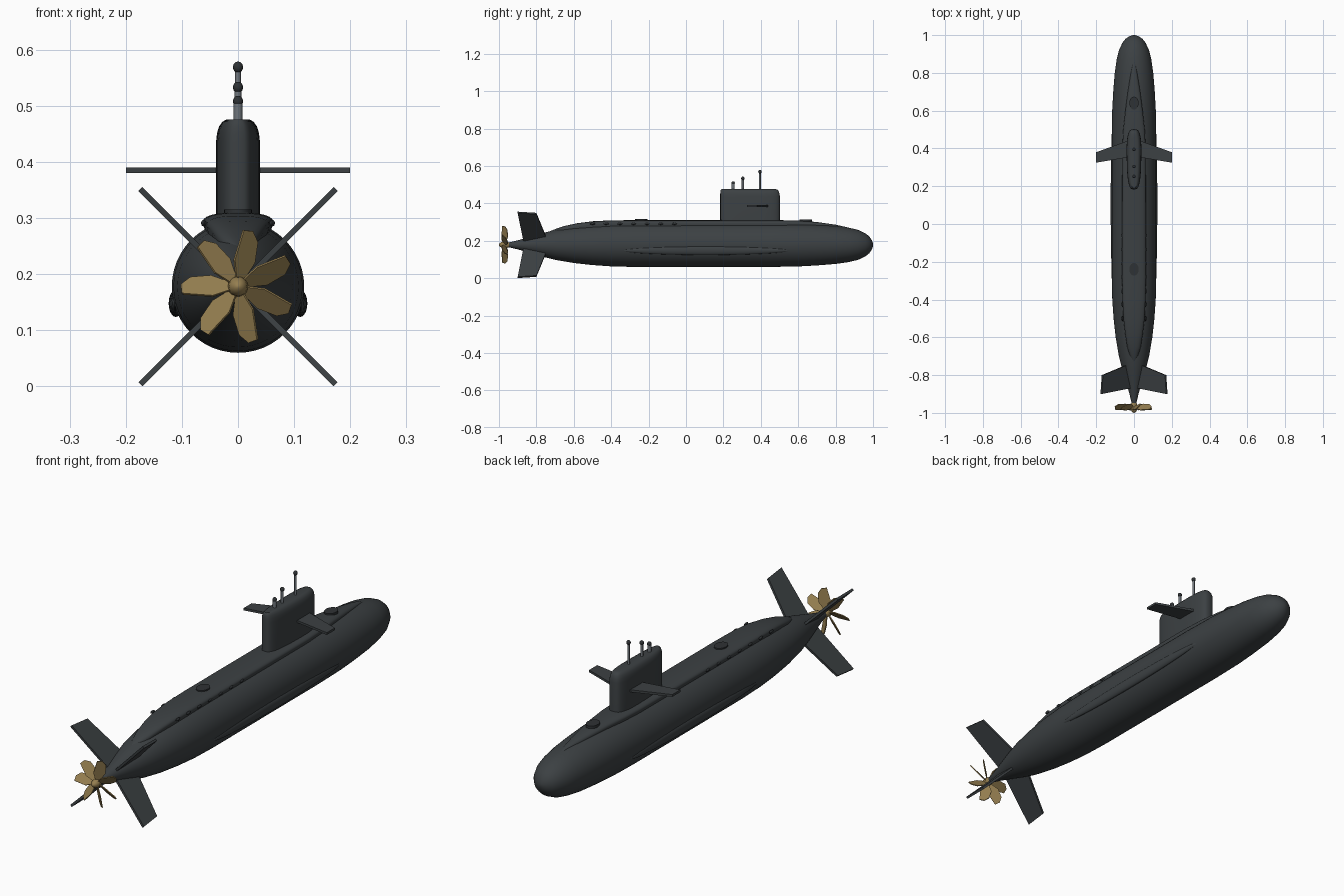
import bpy, bmesh
from math import sin, cos, pi, radians, copysign
from mathutils import Vector, Matrix

if "Cube" in bpy.data.objects:
    bpy.data.objects.remove(bpy.data.objects["Cube"])

AXIS_Z = 0.178


def material(name, rgb):
    m = bpy.data.materials.new(name)
    m.diffuse_color = (*rgb, 1)
    m.use_nodes = True
    m.node_tree.nodes["Principled BSDF"].inputs["Base Color"].default_value = m.diffuse_color
    return m


STEEL = material("dark_steel", (0.045, 0.052, 0.056))
DARK = material("black_steel", (0.028, 0.032, 0.035))
MAST = material("mast_grey", (0.16, 0.18, 0.2))
BRASS = material("brass", (0.30, 0.21, 0.08))


def finish(name, bm, mat, smooth=True):
    bmesh.ops.recalc_face_normals(bm, faces=bm.faces)
    me = bpy.data.meshes.new(name)
    bm.to_mesh(me)
    bm.free()
    me.materials.append(mat)
    if smooth:
        me.polygons.foreach_set("use_smooth", [True] * len(me.polygons))
        me.set_sharp_from_angle(angle=radians(35))
    ob = bpy.data.objects.new(name, me)
    bpy.context.collection.objects.link(ob)
    return ob


def loft(name, rings, mat):
    """Skin a list of equal-length point rings and cap both ends."""
    bm = bmesh.new()
    vs = [[bm.verts.new(p) for p in r] for r in rings]
    n = len(vs[0])
    for a, b in zip(vs, vs[1:]):
        for i in range(n):
            bm.faces.new((a[i], a[(i + 1) % n], b[(i + 1) % n], b[i]))
    bm.faces.new(vs[0])
    bm.faces.new(vs[-1])
    return finish(name, bm, mat)


def lathe(name, profile, mat, n=48):
    """Revolve (y, radius) pairs about the hull axis."""
    return loft(name, [[(r * cos(2 * pi * i / n), y, AXIS_Z + r * sin(2 * pi * i / n))
                        for i in range(n)] for y, r in profile], mat)


def plate(name, outline, origin, u, v, thick, mat):
    """Flat plate: outline in the u/v plane with a thickness."""
    o, u, v = Vector(origin), Vector(u), Vector(v)
    n = u.cross(v).normalized() * thick / 2
    bm = bmesh.new()
    lo, hi = [[bm.verts.new(o + u * a + v * b + n * s) for a, b in outline] for s in (-1, 1)]
    bm.faces.new(lo)
    bm.faces.new(hi)
    k = len(lo)
    for i in range(k):
        bm.faces.new((lo[i], lo[(i + 1) % k], hi[(i + 1) % k], hi[i]))
    return finish(name, bm, mat, False)


def ellipsoid(name, loc, radii, mat, n=16):
    bm = bmesh.new()
    bmesh.ops.create_uvsphere(bm, u_segments=n, v_segments=n, radius=1,
                              matrix=Matrix.LocRotScale(Vector(loc), None, Vector(radii)))
    return finish(name, bm, mat)


def cylinder(name, loc, radii, mat, n=16):
    bm = bmesh.new()
    bmesh.ops.create_cone(bm, cap_ends=True, segments=n, radius1=1, radius2=1, depth=2,
                          matrix=Matrix.LocRotScale(Vector(loc), None, Vector(radii)))
    return finish(name, bm, mat)


def spow(c, e):
    return copysign(abs(c) ** e, c)


# Pressure hull
lathe("hull", [(-0.955, 0.011), (-0.90, 0.024), (-0.84, 0.041), (-0.77, 0.062), (-0.70, 0.080),
               (-0.60, 0.097), (-0.50, 0.108), (-0.40, 0.115), (-0.28, 0.118), (0.45, 0.118),
               (0.60, 0.1155), (0.70, 0.110), (0.80, 0.102), (0.87, 0.092), (0.92, 0.080),
               (0.96, 0.061), (0.98, 0.045), (0.993, 0.026), (0.999, 0.01), (1.0, 0.002)], STEEL)

# Deck casing: (y, half width, top z, bottom z)
casing = [(-0.73, 0.004, 0.250, 0.22), (-0.70, 0.022, 0.262, 0.22), (-0.65, 0.036, 0.279, 0.22),
          (-0.58, 0.047, 0.294, 0.23), (-0.50, 0.056, 0.304, 0.24), (-0.40, 0.061, 0.309, 0.25),
          (-0.28, 0.063, 0.310, 0.25), (0.40, 0.062, 0.310, 0.25), (0.50, 0.057, 0.310, 0.25),
          (0.60, 0.046, 0.308, 0.25), (0.70, 0.033, 0.300, 0.25), (0.80, 0.018, 0.286, 0.25),
          (0.87, 0.004, 0.270, 0.24)]
rings = []
for y, w, top, bot in casing:
    ring = [(-0.8 * w, y, bot), (0.8 * w, y, bot)]
    shoulder = min(0.018, (top - bot) * 0.4)
    for i in range(13):
        a = pi * i / 12
        ring.append((w * spow(cos(a), 0.8), y, top - shoulder + shoulder * spow(sin(a), 0.8)))
    rings.append(ring)
loft("deck_casing", rings, STEEL)

# Sail: stacked teardrop sections (z, width scale, front inset, rear inset)
rings = []
for z, sx, fi, ri in [(0.28, 1, 0, 0), (0.435, 1, 0, 0), (0.452, 0.95, 0.002, 0),
                      (0.464, 0.85, 0.006, 0.001), (0.472, 0.70, 0.012, 0.003),
                      (0.476, 0.50, 0.022, 0.006)]:
    y0, y1 = 0.183 + ri, 0.502 - fi
    ring = []
    for i in range(40):
        a = 2 * pi * i / 40
        t = spow(sin(a), 0.7)
        taper = 0.92 + 0.08 * t
        ring.append((0.042 * sx * taper * spow(cos(a), 0.6),
                     (y0 + y1) / 2 + (y1 - y0) / 2 * t, z))
    rings.append(ring)
loft("sail", rings, STEEL)

# Masts with round heads
for i, (y, z, r) in enumerate([(0.395, 0.569, 0.005), (0.304, 0.533, 0.006), (0.252, 0.508, 0.008)]):
    cylinder(f"mast_{i}", (0, y, (z + 0.46) / 2), (r, r, (z - 0.46) / 2), MAST)
    ellipsoid(f"mast_head_{i}", (0, y, z), (0.009, 0.009, 0.01), DARK)

for s, side in ((-1, "left"), (1, "right")):
    # Sail planes
    plate(f"sail_plane_{side}", [(0.02, 0.445), (0.2, 0.38), (0.2, 0.325), (0.02, 0.355)],
          (0, 0, 0.385), (s, 0, 0), (0, 1, 0), 0.01, STEEL)
    # Flank sonar fairings
    ellipsoid(f"flank_fairing_{side}", (s * 0.111, 0.105, 0.148), (0.0125, 0.445, 0.024), STEEL, 24)
    # Limber vents along the casing
    for k in range(7):
        ellipsoid(f"vent_{side}_{k}", (s * 0.061, -0.5 + 0.073 * k, 0.291),
                  (0.005, 0.014, 0.006), DARK, 10)

# Deck hatches
for name, y, z in (("fore_hatch", 0.64, 0.307), ("aft_hatch", -0.24, 0.309)):
    cylinder(name, (0, y, z), (0.025, 0.034, 0.006), DARK, 20)

# Tail fins in an X
for k in range(4):
    a = pi / 4 + k * pi / 2
    plate(f"tail_fin_{k}", [(0.015, -0.735), (0.237, -0.80), (0.246, -0.90), (0.015, -0.867)],
          (0, 0, AXIS_Z), (cos(a), 0, sin(a)), (0, 1, 0), 0.01, STEEL)

# Propeller hub and seven pitched blades
lathe("propeller_hub", [(-0.945, 0.012), (-0.955, 0.016), (-0.972, 0.018), (-0.985, 0.016),
                        (-0.995, 0.010), (-0.999, 0.004), (-1.0, 0.001)], BRASS, 20)
blade = [(0.012, -0.006), (0.048, -0.019), (0.085, -0.016), (0.102, -0.003),
         (0.1, 0.013), (0.045, 0.017), (0.012, 0.006)]
for k in range(7):
    a = pi + k * 2 * pi / 7
    plate(f"propeller_blade_{k}", blade, (0, -0.97, AXIS_Z), (cos(a), 0, sin(a)),
          (-sin(a), -0.9, cos(a)), 0.004, BRASS)
